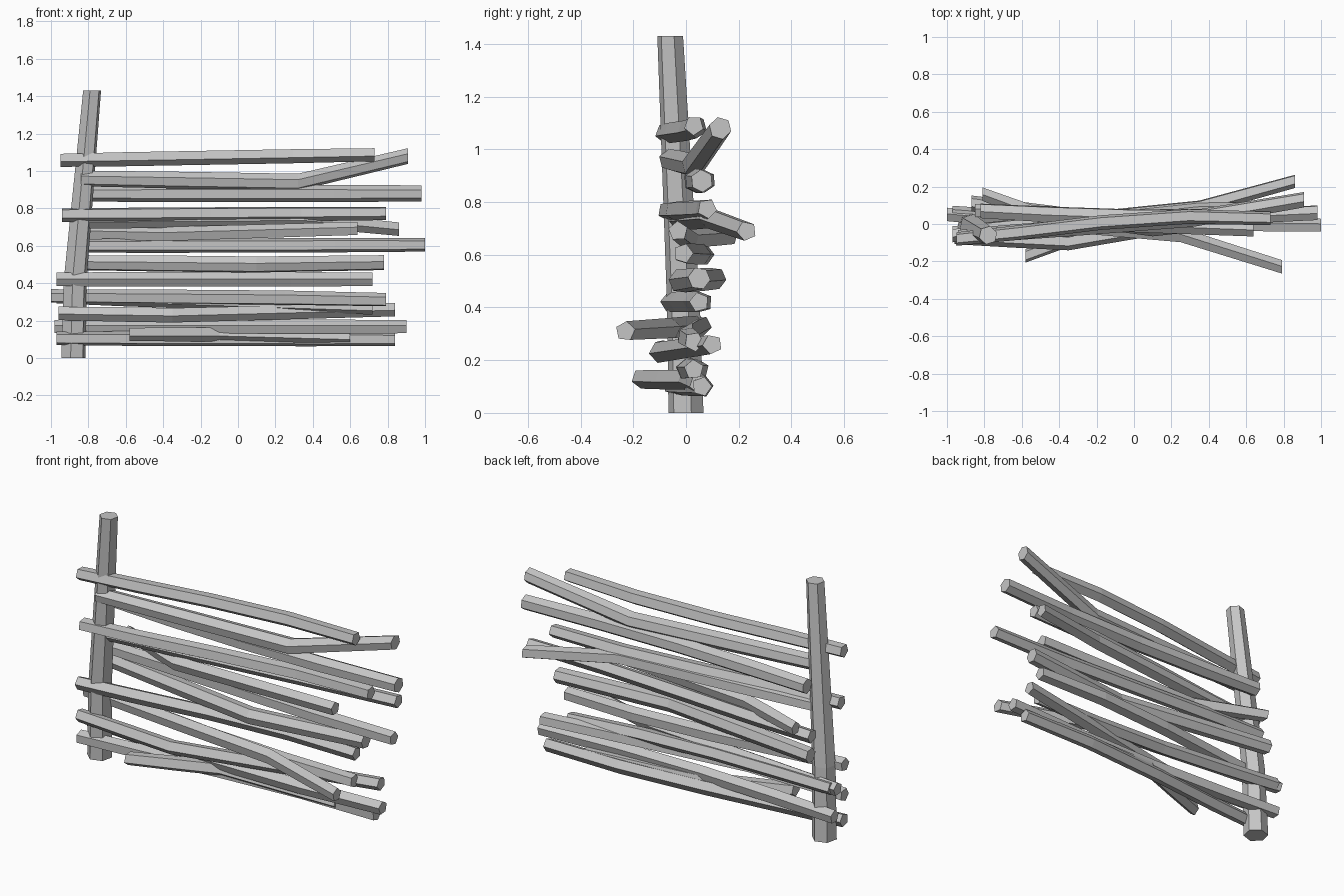
import bpy, bmesh, math
from mathutils import Vector

if "Cube" in bpy.data.objects:
    bpy.data.objects.remove(bpy.data.objects["Cube"])

grey = bpy.data.materials.new("weathered grey wood")
grey.diffuse_color = (0.56, 0.56, 0.56, 1)
grey.use_nodes = True
grey.node_tree.nodes["Principled BSDF"].inputs["Base Color"].default_value = grey.diffuse_color


def stick(name, path, radii, sides, axis, turn=0.0):
    """Faceted rod: one polygon ring per path point, capped at both ends."""
    bm = bmesh.new()
    rings = []
    for p, r in zip(path, radii):
        ring = []
        for i in range(sides):
            a = turn + 2 * math.pi * i / sides
            c, s = r * math.cos(a), r * math.sin(a)
            off = Vector((0, c, s)) if axis == 'X' else Vector((c, s, 0))
            ring.append(bm.verts.new(Vector(p) + off))
        rings.append(ring)
    for a, b in zip(rings, rings[1:]):
        for i in range(sides):
            j = (i + 1) % sides
            bm.faces.new((a[i], a[j], b[j], b[i]))
    bm.faces.new(rings[0])
    bm.faces.new(rings[-1])
    bmesh.ops.recalc_face_normals(bm, faces=bm.faces)
    me = bpy.data.meshes.new(name)
    bm.to_mesh(me)
    bm.free()
    me.materials.append(grey)
    ob = bpy.data.objects.new(name, me)
    bpy.context.collection.objects.link(ob)


count = 0


def branch(start, end, kink=None, bow=0.0):
    """Woven branch: eases (and bows in depth) between its ends, or bends at a kink."""
    global count
    count += 1
    a, b = Vector(start), Vector(end)
    if kink:
        k = Vector(kink)
        path = [a, a.lerp(k, 0.5), k, b]
    else:
        path = []
        for t in (0, 0.2, 0.46, 0.74, 1):
            p = a.lerp(b, t)
            p.y = a.y + (b.y - a.y) * t * t * (3 - 2 * t) + bow * math.sin(math.pi * t)
            path.append(p)
    sides = 6 if count in (2, 3, 8) else 5
    r = 0.043 if sides == 6 else 0.038
    radii = [r] + [r * 1.08] * (len(path) - 2) + [r]
    stick(f"branch_{count}", path, radii, sides, 'X', count * 0.9)


# Upright post, leaning slightly
stick("post", [(-.88, 0, 0), (-.87, -.01, .42), (-.78, -.06, 1.43)],
      [.068, .064, .05], 6, 'Z', 0.3)

# Woven branches, top to bottom
branch((-.95, -.08, 1.06), (.73, .03, 1.09), bow=.04)
branch((-.84, -.06, .96), (.91, .13, 1.08), (.32, .03, .94))
branch((-.82, .07, .88), (.98, .06, .88), bow=-.03)
branch((-.94, -.07, .765), (.79, .08, .775), bow=.025)
branch((-.84, -.03, .73), (.86, .23, .69), (.35, .09, .74))
branch((-.81, .16, .67), (.64, -.03, .69), (-.4, .01, .66))
branch((-.85, .07, .6), (1, -.01, .605), bow=-.01)
branch((-.87, .11, .51), (.78, .05, .51), (.1, -.02, .5))
branch((-.97, -.06, .42), (.72, .05, .42), bow=.04)
branch((-1, .05, .33), (.79, -.23, .31), (.25, -.06, .32))
branch((-.97, .06, .33), (.72, .03, .27), bow=-.04)
branch((-.96, -.07, .24), (.84, .1, .26), (-.35, -.1, .23))
branch((-.98, .05, .165), (.9, .03, .165), bow=-.04)
branch((-.97, -.05, .105), (.84, .06, .1), bow=.03)
branch((-.58, -.17, .13), (.6, .05, .11), (-.1, .01, .13))
